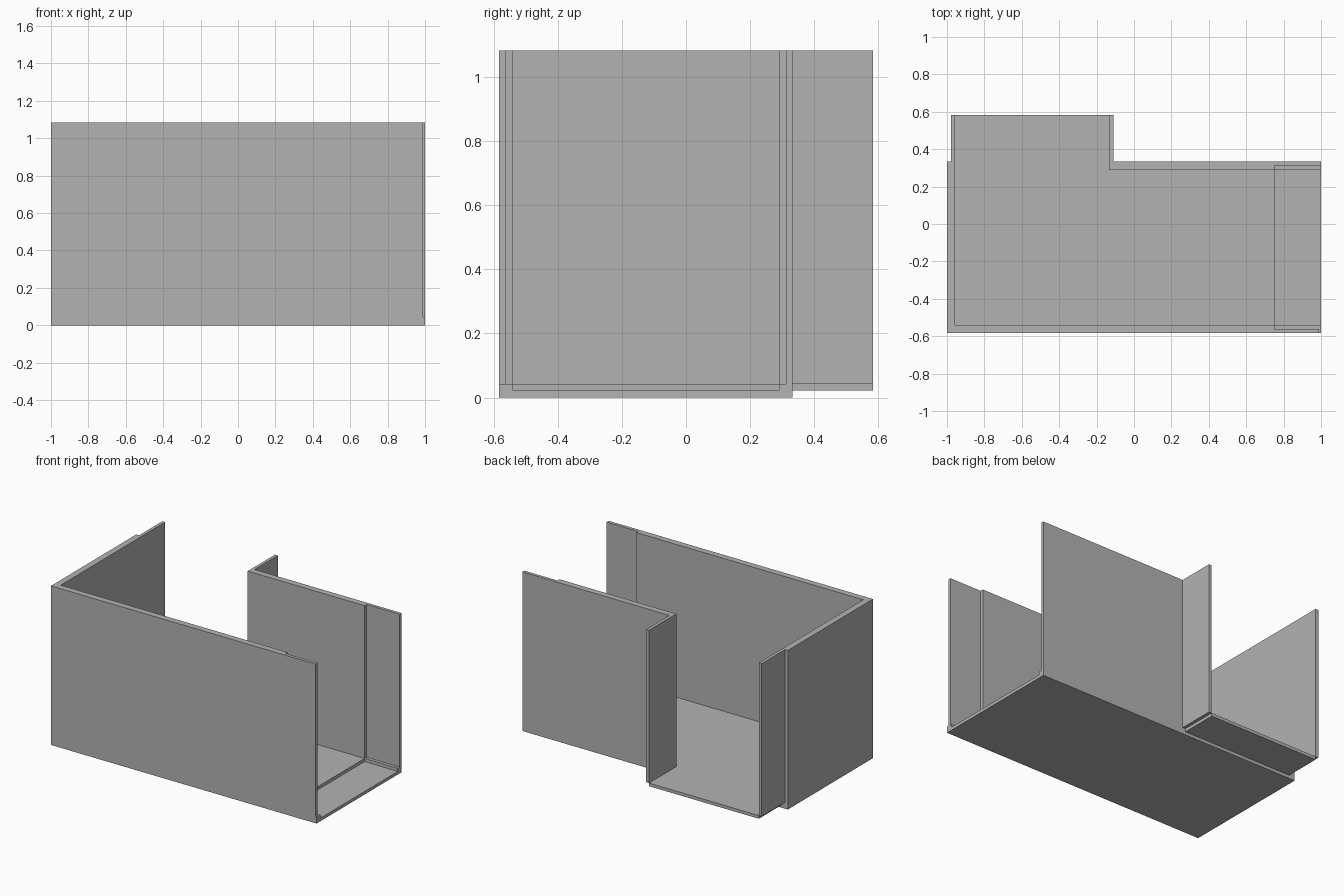
import bpy
import bmesh

cube = bpy.data.objects.get("Cube")
if cube:
    bpy.data.objects.remove(cube, do_unlink=True)

GREY = (0.45, 0.45, 0.45, 1)
grey = bpy.data.materials.new("plain grey")
grey.use_nodes = True
grey.diffuse_color = GREY
grey.node_tree.nodes["Principled BSDF"].inputs["Base Color"].default_value = GREY


def extrude_plan(name, outline, bottom, top):
    """Raise a closed floor-plan outline into a solid part."""
    bm = bmesh.new()
    face = bm.faces.new([bm.verts.new((x, y, bottom)) for x, y in outline])
    raised = bmesh.ops.extrude_face_region(bm, geom=[face])["geom"]
    verts = [v for v in raised if isinstance(v, bmesh.types.BMVert)]
    bmesh.ops.translate(bm, verts=verts, vec=(0, 0, top - bottom))
    bmesh.ops.recalc_face_normals(bm, faces=bm.faces)
    mesh = bpy.data.meshes.new(name)
    bm.to_mesh(mesh)
    bm.free()
    mesh.materials.append(grey)
    obj = bpy.data.objects.new(name, mesh)
    bpy.context.collection.objects.link(obj)
    return obj


# Shared plan lines: outer faces, half-thickness steps and inner faces
HALF = 0.0215
FRONT, BACK, BAY = -0.583, 0.333, 0.583
FRONT_STEP, FRONT_IN = FRONT + HALF, FRONT + 2 * HALF
BACK_STEP, BACK_IN = BACK - HALF, BACK - 2 * HALF
SIDE_STEP, SIDE_IN = -1 + HALF, -1 + 2 * HALF
BAY_IN, BAY_OUT = -0.13, -0.13 + HALF
RECESS, SHORT_END = 0.75, 0.99
FLOOR, HEIGHT = 2 * HALF, 1.083

# Base slab
extrude_plan("base_slab", [(-1, FRONT), (1, FRONT), (1, BACK), (-1, BACK)], 0, HALF)

# Upper floor, notched at the open end and reaching out into the rear bay
extrude_plan("upper_floor", [
    (-1, FRONT), (1, FRONT), (1, FRONT_IN), (RECESS, FRONT_IN),
    (RECESS, BACK_IN), (1, BACK_IN), (1, BACK), (BAY_IN, BACK),
    (BAY_IN, BAY), (SIDE_IN, BAY), (SIDE_IN, BACK), (-1, BACK)], HALF, FLOOR)

# Front wall turning into the closed side wall and the thin bay wall
extrude_plan("front_and_side_wall", [
    (-1, FRONT), (SHORT_END, FRONT), (SHORT_END, FRONT_STEP),
    (RECESS, FRONT_STEP), (RECESS, FRONT_IN), (SIDE_IN, FRONT_IN),
    (SIDE_IN, BAY), (SIDE_STEP, BAY), (SIDE_STEP, BACK), (-1, BACK)], FLOOR, HEIGHT)

# Back wall with its thin return along the rear bay
extrude_plan("back_wall", [
    (BAY_IN, BACK_IN), (RECESS, BACK_IN), (RECESS, BACK_STEP), (1, BACK_STEP),
    (1, BACK), (BAY_OUT, BACK), (BAY_OUT, BAY), (BAY_IN, BAY)], FLOOR, HEIGHT)
